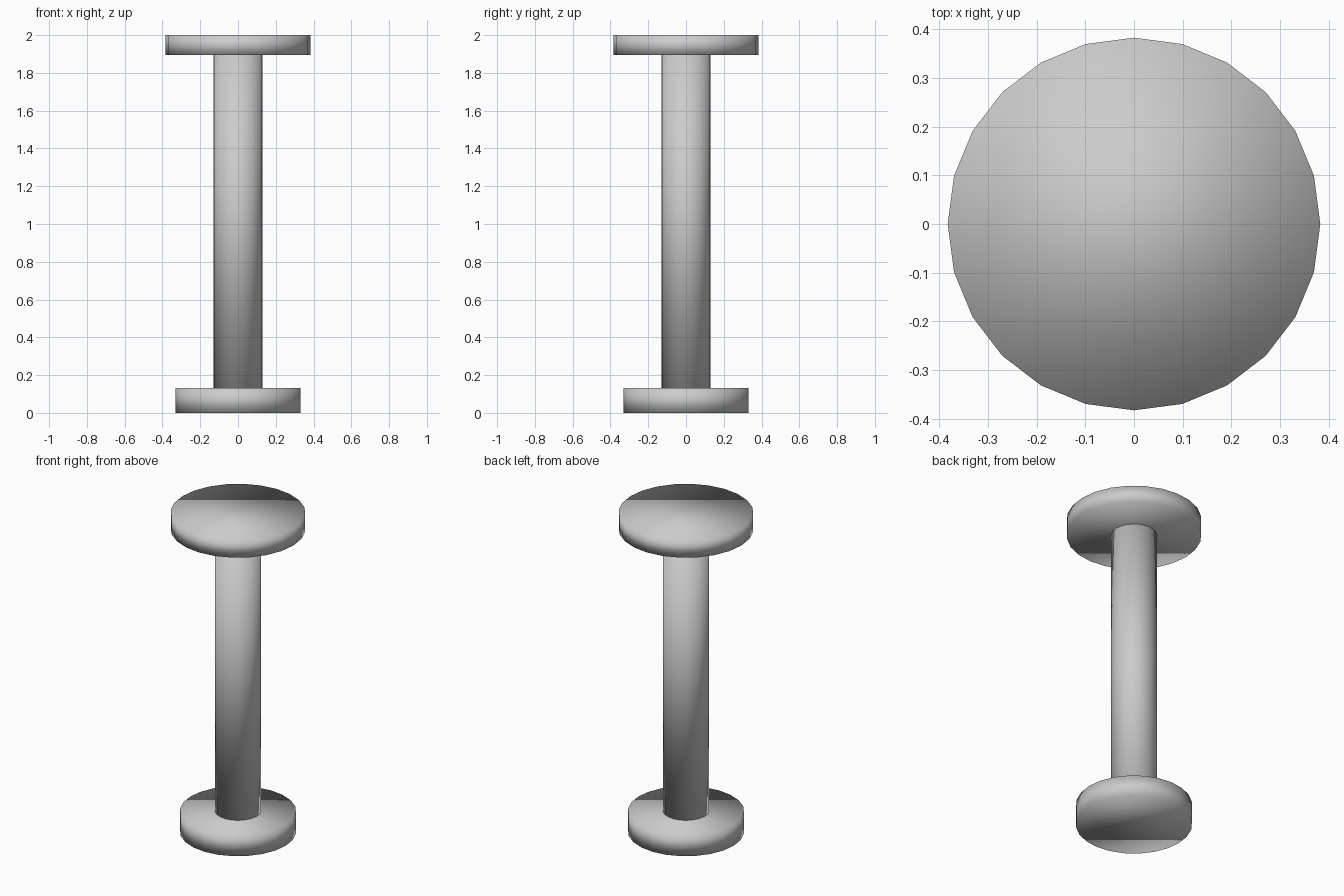
import bpy

if "Cube" in bpy.data.objects:
    bpy.data.objects.remove(bpy.data.objects["Cube"])


def disc(name, radius, z0, z1, sides=24):
    """Upright smooth-shaded cylinder between two heights."""
    bpy.ops.mesh.primitive_cylinder_add(
        vertices=sides, radius=radius, depth=z1 - z0,
        location=(0, 0, (z0 + z1) / 2))
    obj = bpy.context.object
    obj.name = name
    bpy.ops.object.shade_smooth()
    return obj


# Foot, column and wider top plate
disc("base", 0.33, 0.0, 0.132)
disc("column", 0.131, 0.132, 1.894)
disc("top_plate", 0.383, 1.894, 2.0)
